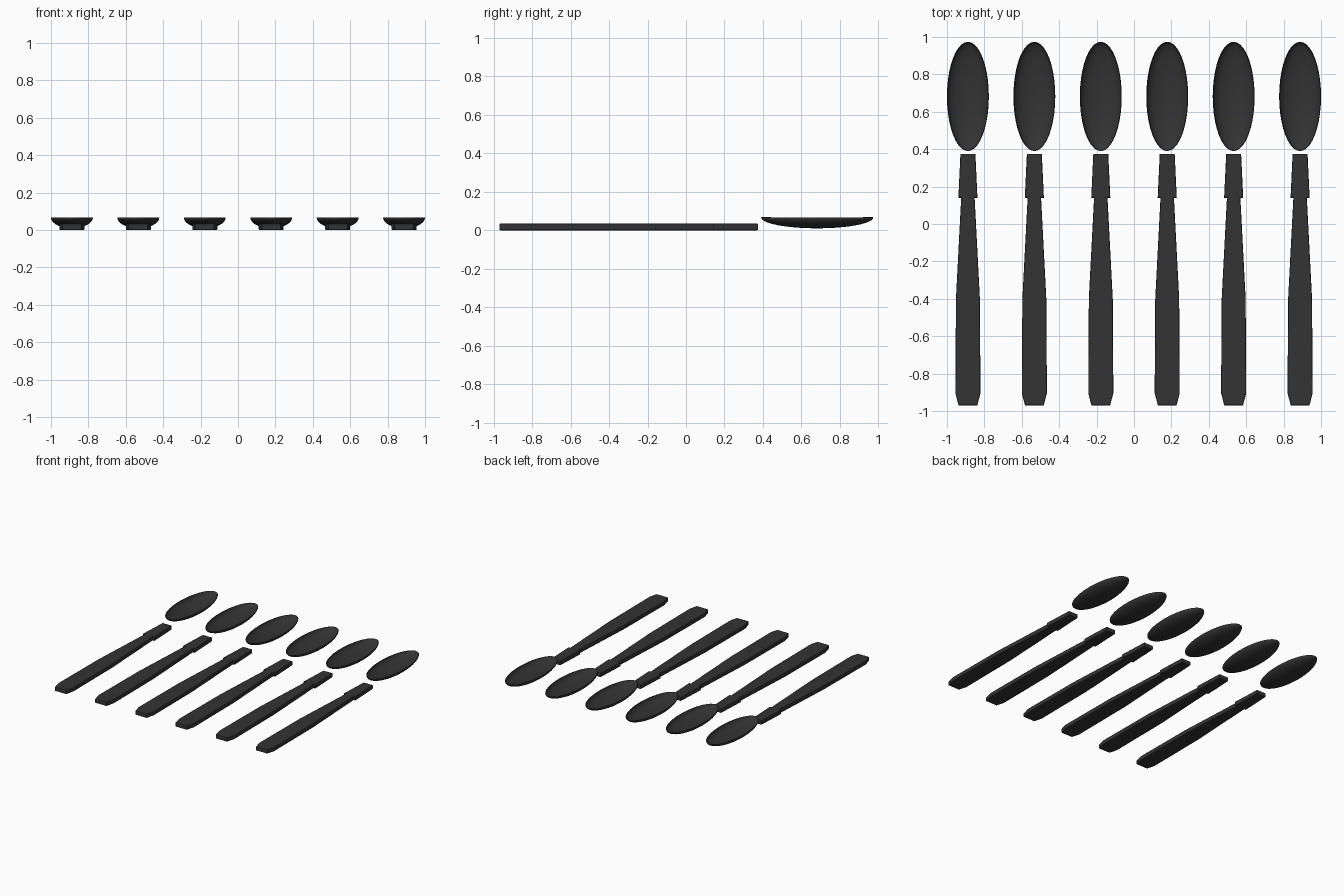
import bpy, bmesh
from mathutils import Vector

if "Cube" in bpy.data.objects:
    bpy.data.objects.remove(bpy.data.objects["Cube"])

dark = bpy.data.materials.new("dark_finish")
dark.diffuse_color = (0.033, 0.033, 0.034, 1)
dark.use_nodes = True
dark.node_tree.nodes["Principled BSDF"].inputs["Base Color"].default_value = dark.diffuse_color

def finish(bm, name):
    bmesh.ops.recalc_face_normals(bm, faces=bm.faces)
    mesh = bpy.data.meshes.new(name)
    bm.to_mesh(mesh)
    bm.free()
    mesh.materials.append(dark)
    return mesh

# Handle: mirrored outline with a stepped collar, extruded and bevelled
half = [(0.050, -0.97), (0.067, -0.905), (0.067, -0.86), (0.064, -0.40),
        (0.036, 0.14), (0.051, 0.14), (0.040, 0.375)]
outline = half + [(-x, y) for x, y in reversed(half)]
thick = 0.035
bm = bmesh.new()
face = bm.faces.new([bm.verts.new((x, y, 0)) for x, y in outline])
ext = bmesh.ops.extrude_face_region(bm, geom=[face])
bmesh.ops.translate(bm, vec=(0, 0, thick),
                    verts=[v for v in ext["geom"] if isinstance(v, bmesh.types.BMVert)])
bmesh.ops.recalc_face_normals(bm, faces=bm.faces)
rims = [e for e in bm.edges if abs(e.verts[0].co.z - e.verts[1].co.z) < 1e-5]
bmesh.ops.bevel(bm, geom=rims, offset=0.006, segments=2, profile=0.5, affect='EDGES')
handle_mesh = finish(bm, "handle")

# Bowl: lower half of a stretched sphere
rim_z, depth = 0.067, 0.057
bm = bmesh.new()
bmesh.ops.create_uvsphere(bm, u_segments=40, v_segments=24, radius=1)
bmesh.ops.delete(bm, geom=[v for v in bm.verts if v.co.z > 1e-4], context='VERTS')
bmesh.ops.scale(bm, vec=(0.112, 0.292, depth), verts=bm.verts)
mesh_name = "bowl"
for f in bm.faces:
    f.smooth = True
    f.normal_update()
    if f.normal.dot(f.calc_center_median()) < 0:
        f.normal_flip()
bowl_mesh = bpy.data.meshes.new(mesh_name)
bm.to_mesh(bowl_mesh)
bm.free()
bowl_mesh.materials.append(dark)

def place(name, mesh, loc):
    ob = bpy.data.objects.new(name, mesh)
    ob.location = Vector(loc)
    bpy.context.collection.objects.link(ob)
    return ob

# Six spoons in a row
for i in range(6):
    x = (i - 2.5) * 0.3552
    place(f"handle_{i + 1}", handle_mesh, (x, 0, 0))
    bowl = place(f"bowl_{i + 1}", bowl_mesh, (x, 0.682, rim_z))
    shell = bowl.modifiers.new("thin_wall", 'SOLIDIFY')
    shell.thickness = 0.003
    shell.offset = -1
